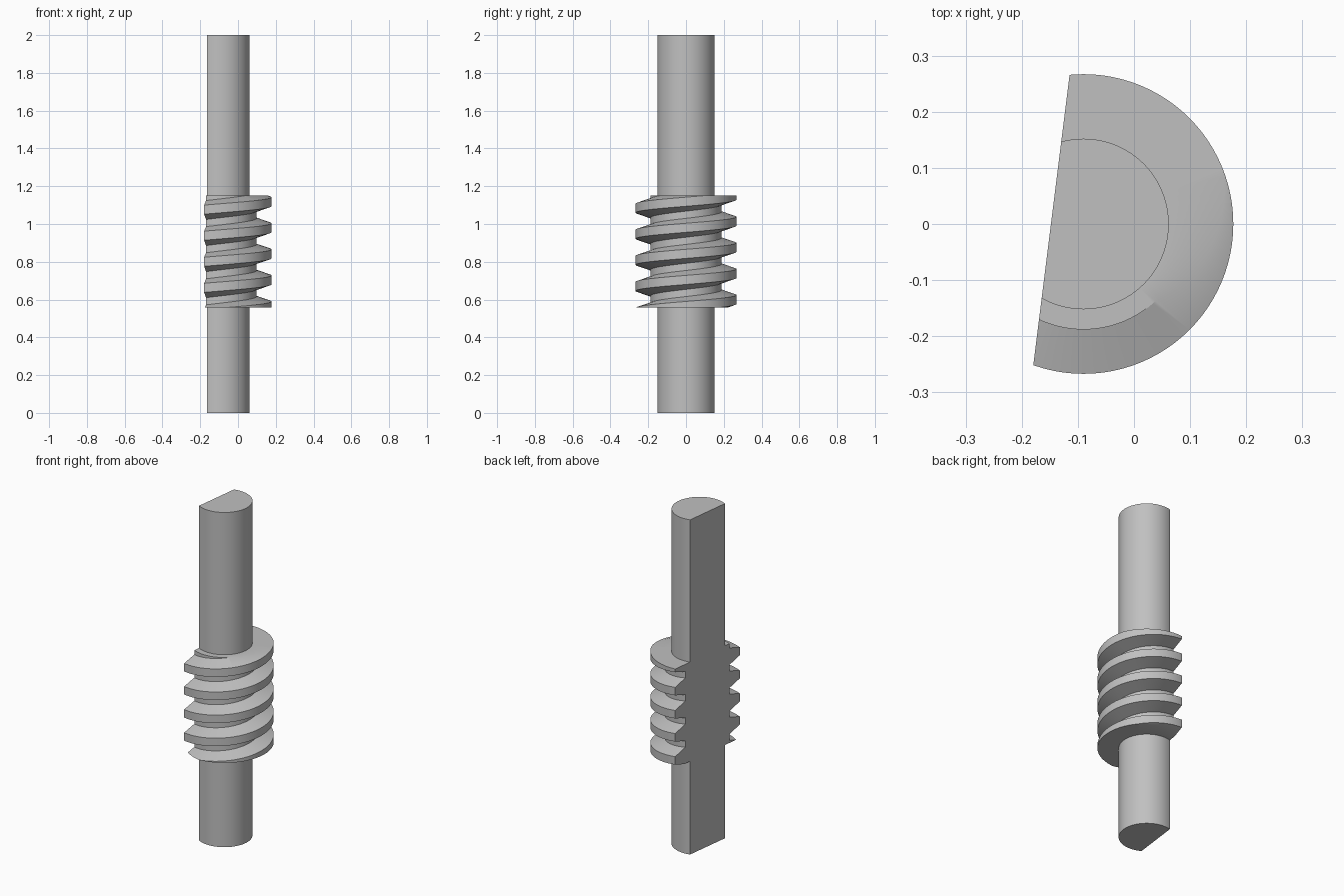
import bpy, bmesh
from math import cos, sin, tau, radians
from mathutils import Matrix, Vector

cube = bpy.data.objects.get("Cube")
if cube:
    bpy.data.objects.remove(cube, do_unlink=True)

AXIS_X = -0.09
SHAFT_R, ROOT_R, CREST_R = 0.152, 0.188, 0.267
PITCH, CREST_HALF, ROOT_HALF = 0.138, 0.024, 0.05
TOOTH_Z = 1.118                      # tooth centre on the +x side
WORM_LOW, WORM_HIGH, TOP = 0.557, 1.15, 2.0
SEGMENTS = 96

steel = bpy.data.materials.new("steel_grey")
steel.use_nodes = True
colour = (0.53, 0.53, 0.53, 1)
steel.diffuse_color = colour
steel.node_tree.nodes["Principled BSDF"].inputs["Base Color"].default_value = colour


def edges_of(geom):
    return [g for g in geom if isinstance(g, bmesh.types.BMEdge)]


def slice_off(bm, point, normal):
    """Remove everything on the normal's side; return the cut edges."""
    cut = bmesh.ops.bisect_plane(bm, geom=bm.verts[:] + bm.edges[:] + bm.faces[:], dist=1e-5,
                                 plane_co=point, plane_no=normal, clear_outer=True)
    return edges_of(cut["geom_cut"])


def helical_skin(bm):
    """Tube whose rows follow the tooth edges, one pitch of climb per turn."""
    tooth = [(ROOT_R, -ROOT_HALF), (CREST_R, -CREST_HALF),
             (CREST_R, CREST_HALF), (ROOT_R, ROOT_HALF)]
    rows = []
    for turn in range(-6, 3):
        for radius, offset in tooth:
            row = []
            for i in range(SEGMENTS):
                a = tau * i / SEGMENTS
                z = TOOTH_Z + offset + PITCH * (turn + i / SEGMENTS)
                row.append(bm.verts.new((AXIS_X + radius * cos(a), radius * sin(a), z)))
            rows.append(row)
    step = len(tooth)
    for r in range(len(rows) - 1):
        for i in range(SEGMENTS):
            if i < SEGMENTS - 1:
                right = rows[r][i + 1], rows[r + 1][i + 1]
            elif r + 1 + step < len(rows):
                right = rows[r + step][0], rows[r + 1 + step][0]
            else:
                continue
            bm.faces.new((rows[r][i], right[0], right[1], rows[r + 1][i]))


def add_shaft_end(bm, rim, z_start, z_end):
    """Close the worm with a flat shoulder and run the shaft out of it."""
    place = Matrix.Translation((AXIS_X, 0, z_start))
    ring = bmesh.ops.create_circle(bm, segments=SEGMENTS, radius=SHAFT_R, matrix=place)
    circle = list({e for v in ring["verts"] for e in v.link_edges})
    bmesh.ops.triangle_fill(bm, edges=rim + circle, use_beauty=True, normal=(0, 0, 1))
    out = bmesh.ops.extrude_edge_only(bm, edges=circle)["geom"]
    tip = [g for g in out if isinstance(g, bmesh.types.BMVert)]
    bmesh.ops.translate(bm, verts=tip, vec=(0, 0, z_end - z_start))
    bmesh.ops.holes_fill(bm, edges=[e for e in edges_of(out) if e.is_boundary], sides=0)


bm = bmesh.new()

# Threaded worm, trimmed level at both ends
helical_skin(bm)
slice_off(bm, (0, 0, WORM_LOW), (0, 0, -1))
slice_off(bm, (0, 0, WORM_HIGH), (0, 0, 1))
bmesh.ops.remove_doubles(bm, verts=bm.verts[:], dist=1e-5)


def rim_at(z):
    return [e for e in bm.edges if e.is_boundary and all(abs(v.co.z - z) < 1e-4 for v in e.verts)]


# Shaft above and below the worm
add_shaft_end(bm, rim_at(WORM_HIGH), WORM_HIGH, TOP)
add_shaft_end(bm, rim_at(WORM_LOW), WORM_LOW, 0)

# Lengthwise section with a flat face
slice_off(bm, (-0.148, 0, 0), Vector((-1, 0.125, 0)).normalized())
bmesh.ops.holes_fill(bm, edges=[e for e in bm.edges if e.is_boundary], sides=0)
bmesh.ops.recalc_face_normals(bm, faces=bm.faces[:])

mesh = bpy.data.meshes.new("worm_shaft")
bm.to_mesh(mesh)
bm.free()
mesh.materials.append(steel)
worm_shaft = bpy.data.objects.new("worm_shaft", mesh)
bpy.context.collection.objects.link(worm_shaft)

# Smooth round surfaces, crisp tooth and section edges
bpy.ops.object.select_all(action="DESELECT")
worm_shaft.select_set(True)
bpy.context.view_layer.objects.active = worm_shaft
bpy.ops.object.shade_smooth_by_angle(angle=radians(30))
